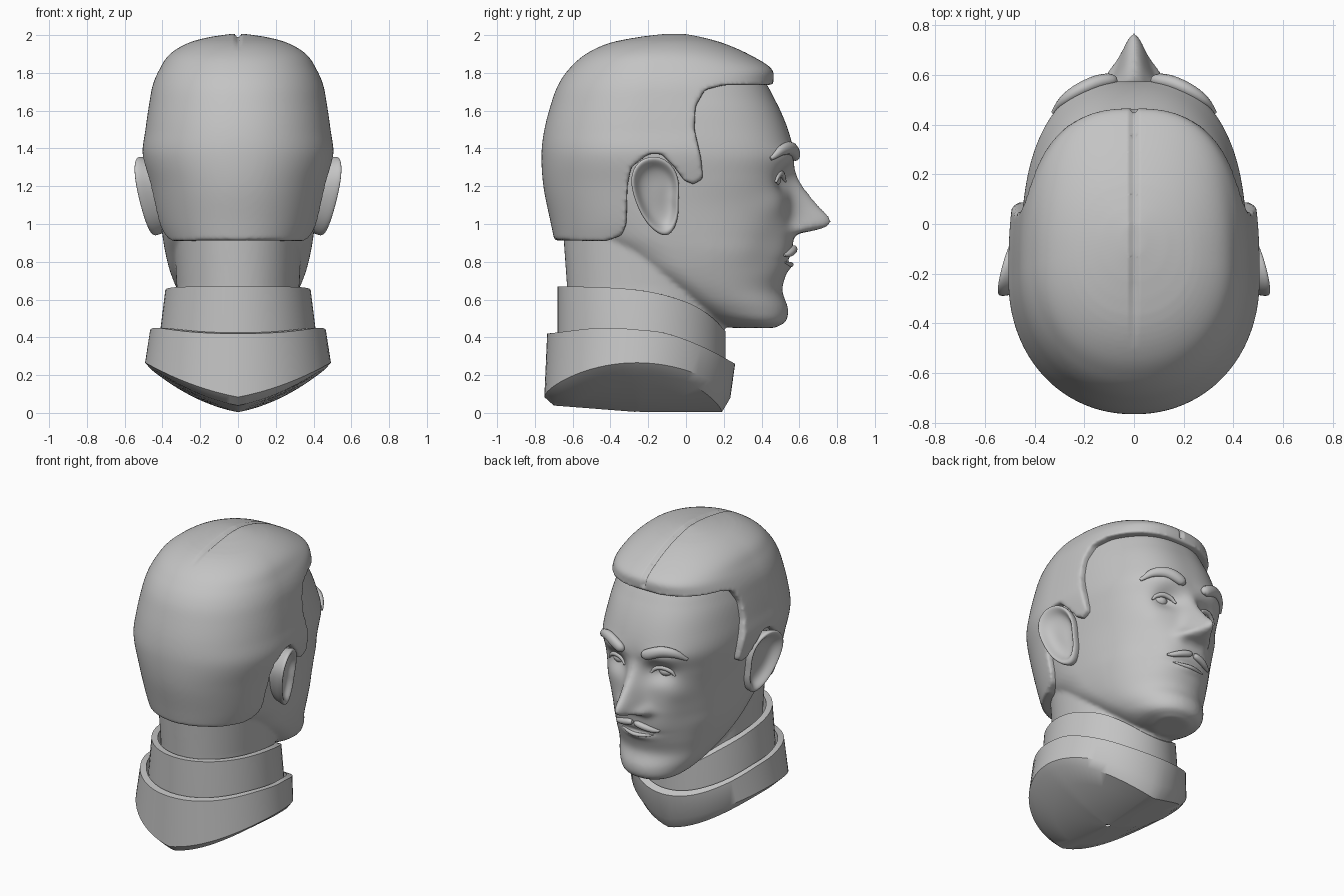
import bpy, bmesh, math
from mathutils import Vector
from mathutils.bvhtree import BVHTree

if "Cube" in bpy.data.objects:
    bpy.data.objects.remove(bpy.data.objects["Cube"])

GREY = bpy.data.materials.new("plain_grey")
GREY.diffuse_color = (0.55, 0.55, 0.55, 1)
GREY.use_nodes = True
GREY.node_tree.nodes["Principled BSDF"].inputs["Base Color"].default_value = GREY.diffuse_color


def curve(keys, t):
    """Smooth interpolation through rows (t, a, b, ...)."""
    if t <= keys[0][0]:
        return list(keys[0][1:])
    if t >= keys[-1][0]:
        return list(keys[-1][1:])
    i = next(k for k in range(len(keys) - 1) if keys[k + 1][0] >= t)
    p, q = keys[i], keys[i + 1]
    o, r = keys[max(i - 1, 0)], keys[min(i + 2, len(keys) - 1)]
    h = q[0] - p[0]
    u = (t - p[0]) / h
    out = []
    for c in range(1, len(p)):
        m0 = (q[c] - o[c]) / (q[0] - o[0]) * h
        m1 = (r[c] - p[c]) / (r[0] - p[0]) * h
        out.append((2*u**3 - 3*u*u + 1)*p[c] + (u**3 - 2*u*u + u)*m0
                   + (3*u*u - 2*u**3)*q[c] + (u**3 - u*u)*m1)
    return out


def finish(name, bm, angle=40):
    bmesh.ops.recalc_face_normals(bm, faces=bm.faces)
    me = bpy.data.meshes.new(name)
    bm.to_mesh(me)
    bm.free()
    ob = bpy.data.objects.new(name, me)
    bpy.context.collection.objects.link(ob)
    me.materials.append(GREY)
    bpy.ops.object.select_all(action='DESELECT')
    ob.select_set(True)
    bpy.context.view_layer.objects.active = ob
    bpy.ops.object.shade_smooth_by_angle(angle=math.radians(angle))
    return ob


def loft(bm, rings, closed=True):
    """Skin a list of equal point rings, capping both ends if closed."""
    rows = [[bm.verts.new(p) for p in r] for r in rings]
    n = len(rows[0])
    for a, b in zip(rows, rows[1:]):
        for i in range(n):
            bm.faces.new((a[i], a[(i+1) % n], b[(i+1) % n], b[i]))
    if closed:
        bm.faces.new(rows[0][::-1])
        bm.faces.new(rows[-1])


def egg(z, w, ym, yf, yb, nf, n):
    """Egg-shaped section: widest at ym, squarer towards the front."""
    pts = []
    for i in range(n):
        a = 2 * math.pi * i / n
        s, c = math.sin(a), math.cos(a)
        e = 2 / nf if c > 0 else 2 / 2.1
        y = (yf - ym if c > 0 else ym - yb) * math.copysign(abs(c)**e, c)
        pts.append(Vector((w * math.copysign(abs(s)**e, s), ym + y, z)))
    return pts


def modify(ob, mods):
    for kind, props in mods:
        m = ob.modifiers.new(kind, kind)
        for k, v in props.items():
            setattr(m, k, v)
        bpy.ops.object.modifier_apply(modifier=m.name)


def bump(x, z, cx, cz, sx, sz):
    return math.exp(-((x - cx) / sx)**2 - ((z - cz) / sz)**2)


# Head and neck: sections (z, half width, widest y, front, back, squareness)
HEAD = [(.45, .10, .40, .47, .24, 2), (.48, .19, .34, .525, .12, 2.1), (.55, .26, .22, .54, 0, 2.1),
        (.65, .32, .10, .51, -.15, 2.1), (.75, .36, 0, .535, -.3, 2.2), (.85, .385, -.05, .56, -.45, 2.3),
        (.94, .40, -.1, .57, -.58, 2.3), (1.1, .42, -.15, .565, -.67, 2.4), (1.25, .44, -.15, .56, -.7, 2.6),
        (1.37, .455, -.18, .57, -.71, 2.7), (1.5, .45, -.2, .54, -.69, 2.6), (1.65, .43, -.2, .475, -.64, 2.5),
        (1.8, .38, -.18, .38, -.54, 2.4), (1.9, .28, -.15, .23, -.4, 2.2), (1.95, .12, -.12, .08, -.25, 2)]
NOSE = [(.925, 0, .10), (.95, .03, .10), (.965, .11, .09), (.99, .185, .075), (1.03, .195, .065),
        (1.1, .135, .06), (1.2, .06, .055), (1.3, .01, .06), (1.36, 0, .06)]
bm = bmesh.new()
rings = []
for k in range(151):
    z = .45 + .01 * k
    ring = egg(z, *curve(HEAD, z), 240)
    out, wid = curve(NOSE, z)
    for p in ring:
        if p.y > .15:
            x = abs(p.x)
            d = out * math.exp(-(x / wid)**2)
            d += .03 * bump(x, z, .09, .975, .035, .035)     # nostril wings
            d -= .055 * bump(x, z, .16, 1.235, .085, .065)   # eye sockets
            d += .015 * bump(x, z, .2, 1.36, .12, .05)       # brow ridge
            d += .015 * bump(x, z, .27, 1.1, .07, .07)       # cheekbones
            d -= .025 * bump(x, z, .27, .86, .08, .12)       # hollow cheeks
            d -= .02 * bump(x, z, 0, .808, .13, .012)        # mouth crease
            d += .02 * bump(x, z, 0, .775, .09, .02)         # lower lip
            p.y += d
    rings.append(ring)
loft(bm, rings)
loft(bm, [egg(z, w, -.2, f, b, 2.1, 64) for z, w, f, b in
          [(.2, .33, .2, -.62), (.45, .325, .2, -.62), (.67, .325, .17, -.63), (.95, .34, .1, -.65), (1.2, .3, 0, -.6)]])
head = finish("head", bm, 180)
modify(head, [('REMESH', dict(mode='VOXEL', voxel_size=.013)), ('SMOOTH', dict(factor=.5, iterations=5))])
head.data.shade_smooth()
bmt = bmesh.new()
bmt.from_mesh(head.data)
skin = BVHTree.FromBMesh(bmt)
bmt.free()

# Hair: full scalp volume trimmed to a side outline, then softened
HAIR = [(.88, .37, -.25, .45, -.69, 2.3), (1.0, .425, -.2, .5, -.715, 2.3), (1.2, .47, -.2, .56, -.755, 2.5),
        (1.37, .505, -.22, .59, -.765, 2.6), (1.5, .49, -.22, .57, -.75, 2.6), (1.65, .468, -.2, .51, -.71, 2.6),
        (1.74, .45, -.18, .465, -.675, 2.6), (1.82, .415, -.17, .455, -.62, 2.6), (1.9, .36, -.15, .33, -.53, 2.4),
        (1.96, .26, -.12, .19, -.4, 2.2), (1.99, .15, -.08, .08, -.25, 2), (2.006, .04, -.06, 0, -.12, 2)]
OUTLINE = [(-.9, .915), (-.42, .91), (-.34, .94), (-.315, 1.0), (-.31, 1.2), (-.29, 1.3), (-.2, 1.37), (-.13, 1.37),
           (-.06, 1.3), (-.01, 1.23), (.04, 1.21), (.09, 1.24), (.08, 1.35), (.045, 1.5), (.05, 1.62), (.1, 1.71),
           (.2, 1.735), (.42, 1.735), (.7, 1.76), (.7, 2.1), (-.9, 2.1)]
bm = bmesh.new()
loft(bm, [[Vector((x, y, z)) for y, z in OUTLINE] for x in (-.7, .7)])
trim = finish("hair_trim", bm)
bm = bmesh.new()
loft(bm, [egg(z, *curve(HAIR, z), 128) for z in [.88 + 1.126 * k / 90 for k in range(91)]])
hair = finish("hair", bm, 180)
modify(hair, [('BOOLEAN', dict(object=trim, operation='INTERSECT', solver='EXACT')),
              ('REMESH', dict(mode='VOXEL', voxel_size=.012)), ('SMOOTH', dict(factor=.5, iterations=6))])
bpy.data.objects.remove(trim)
bm = bmesh.new()
bm.from_mesh(hair.data)
deep = set()
for v in bm.verts:
    co, no, _, dist = skin.find_nearest(v.co)
    if (v.co - co).dot(no) < 0 and dist > .02:
        deep.add(v)
    if -.5 < v.co.y and v.co.z > 1.76:                      # centre parting
        v.co -= v.normal * .025 * max(0, 1 - abs(v.co.x) / .016) * min(1, (v.co.y + .5) * 4)
bmesh.ops.delete(bm, geom=[f for f in bm.faces if all(v in deep for v in f.verts)], context='FACES')
bm.to_mesh(hair.data)
bm.free()
hair.data.shade_smooth()


def tube(name, pts, radii, flat=1.0):
    """Tapered round strand following points on the face."""
    bm = bmesh.new()
    rings = []
    for i, p in enumerate(pts):
        t = (pts[min(i + 1, len(pts) - 1)] - pts[max(i - 1, 0)]).normalized()
        side = t.cross(Vector((0, 0, 1))).normalized()
        up = side.cross(t)
        rings.append([p + (side * math.cos(a) * flat + up * math.sin(a)) * radii[i]
                      for a in [2 * math.pi * k / 12 for k in range(12)]])
    loft(bm, rings)
    return finish(name, bm, 60)


def on_face(x, z, lift=0.0):
    hit = skin.ray_cast(Vector((x, 2, z)), Vector((0, -1, 0)))[0]
    return hit + Vector((0, lift, 0))


def strand(name, keys, lift, flat=1.0):
    """keys: (x, z, radius) along the strand."""
    rows = [curve([(i, *k) for i, k in enumerate(keys)], t * (len(keys) - 1) / 16) for t in range(17)]
    return tube(name, [on_face(x, z, lift) for x, z, r in rows], [r for x, z, r in rows], flat)


EAR = [(-.03, 1.2), (-.05, 1.29), (-.11, 1.35), (-.18, 1.365), (-.25, 1.34), (-.295, 1.27), (-.29, 1.18),
       (-.255, 1.08), (-.21, 1.0), (-.15, .945), (-.1, .93), (-.06, .965), (-.035, 1.05), (-.04, 1.12)]
for s, tag in ((1, "right"), (-1, "left")):
    # Brows, moustache, lids and eyes
    strand("brow_" + tag, [(s*.075, 1.345, .012), (s*.1, 1.365, .034), (s*.19, 1.40, .036),
                           (s*.27, 1.39, .028), (s*.325, 1.345, .01)], .006, .8)
    strand("moustache_" + tag, [(s*.008, .875, .01), (s*.03, .868, .02), (s*.08, .855, .021),
                                (s*.13, .84, .016), (s*.165, .835, .006)], .008)
    strand("upper_lid_" + tag, [(s*.1, 1.225, .006), (s*.13, 1.257, .014), (s*.18, 1.268, .016),
                                (s*.225, 1.25, .013), (s*.25, 1.22, .006)], .004)
    bm = bmesh.new()
    bmesh.ops.create_uvsphere(bm, u_segments=24, v_segments=16, radius=1)
    c = on_face(s * .172, 1.235, -.018)
    for v in bm.verts:
        v.co = c + Vector((v.co.x * .062, v.co.y * .038 - abs(v.co.x) * .012, v.co.z * .034))
    finish("eye_" + tag, bm, 60)

    # Ears: rim flaring outwards to the back, with a hollow bowl
    bm = bmesh.new()
    rings = []
    for k, dx in [(.8, -.13), (.9, -.06), (1, -.015), (.98, .008), (.9, .012), (.8, -.004),
                  (.66, -.03), (.4, -.04), (.12, -.038)]:
        ring = []
        for y, z in EAR:
            y, z = -.15 + (y + .15) * k, 1.16 + (z - 1.16) * k
            x = .455 + (-.03 - y) * .27 + (z - 1.16) * .15 + dx
            ring.append(Vector((s * x, y, z)))
        rings.append(ring)
    loft(bm, rings)
    ear = finish("ear_" + tag, bm, 180)
    modify(ear, [('SUBSURF', dict(levels=2))])

strand("lower_lip", [(-.12, .797, .004), (-.06, .788, .011), (0, .785, .013), (.06, .788, .011), (.12, .797, .004)], 0)


def band(y0, y1, w, z_of, scale=1.0, n=72):
    """Oval ring between y0 and y1 with height given by z_of(x, y)."""
    m, h = (y0 + y1) / 2, (y1 - y0) / 2 * scale
    ring = []
    for i in range(n):
        a = 2 * math.pi * i / n
        x, y = w * scale * math.sin(a), m + h * math.cos(a)
        ring.append(Vector((x, y, z_of(x, y))))
    return ring


# Upper collar: standing band sloping down to the front
UP = [(-.68, .67), (-.45, .665), (-.25, .65), (-.1, .62), (.05, .565), (.15, .495), (.21, .43)]
top = lambda x, y: curve(UP, y)[0]
bm = bmesh.new()
loft(bm, [band(-.68, .21, .42, lambda x, y: top(x, y) - .33), band(-.68, .21, .41, lambda x, y: top(x, y) - .2),
          band(-.68, .21, .385, top), band(-.64, .17, .345, top),
          band(-.64, .17, .345, lambda x, y: top(x, y) - .25)], closed=False)
finish("upper_collar", bm, 35)

# Lower collar: wide band with a keel-shaped underside
LOW = [(-.73, .42), (-.45, .45), (-.25, .44), (-.1, .42), (.1, .345), (.26, .26)]
rim = lambda x, y: curve(LOW, y)[0]
keel = lambda x, y: .004 + .09 * abs(x) / .49 + .16 * (x / .49)**2
bm = bmesh.new()
loft(bm, [band(-.69, .22, .43, lambda x, y: rim(x, y) - .12), band(-.69, .22, .43, rim), band(-.735, .26, .465, rim),
          band(-.75, .235, .492, lambda x, y: keel(x, y) + .07 * abs((y + .25) / .5)**2 + .01),
          band(-.70, .19, .46, lambda x, y: keel(x, y) + .035 * max(0, -.25 - y) / .45)]
     + [band(-.70, .19, .46, lambda x, y: keel(x, y) + .035 * max(0, -.25 - y) / .45, k) for k in (.75, .5, .25, .03)],
     closed=False)
finish("lower_collar", bm, 35)
